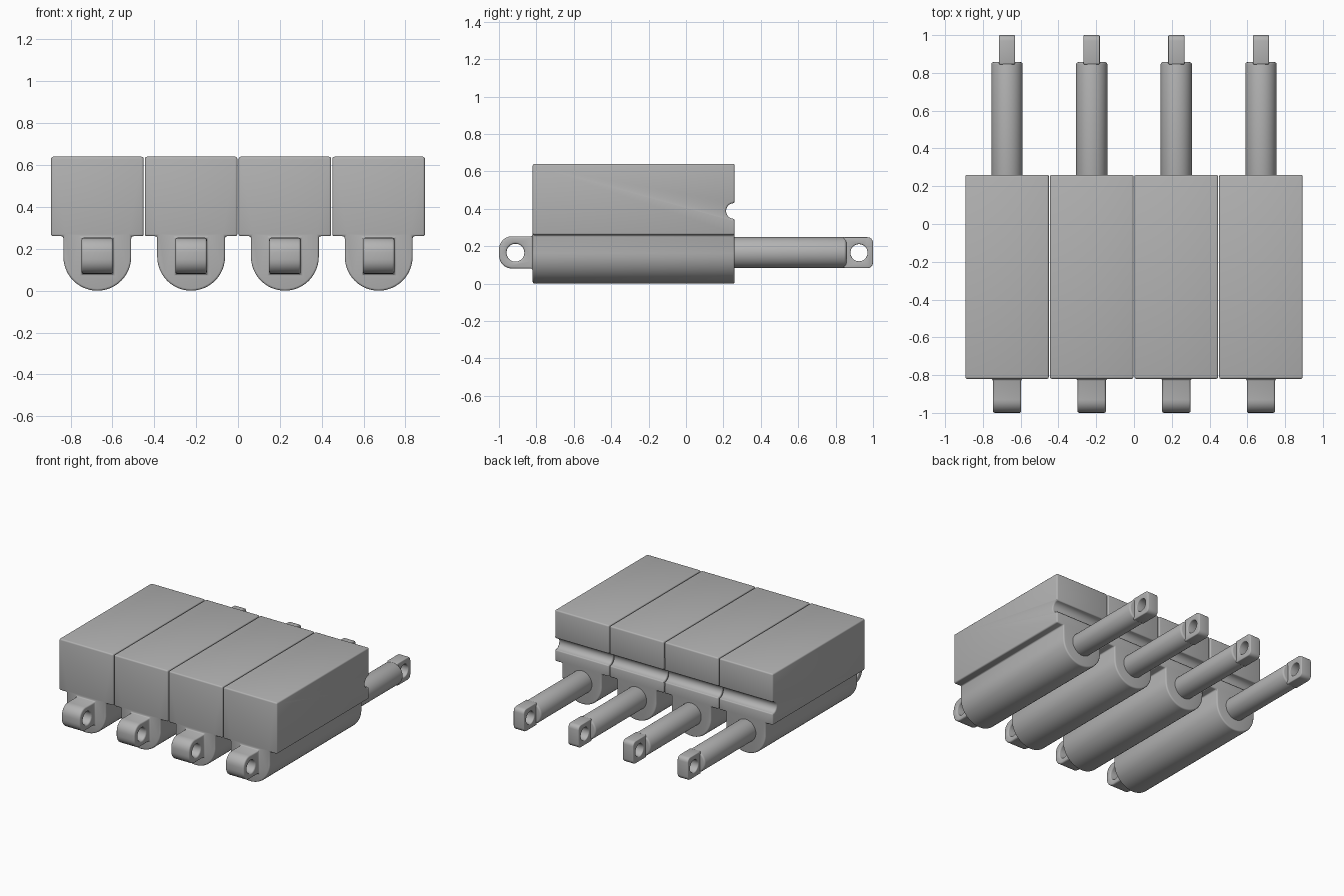
import bpy, bmesh
from math import pi, sin, cos, radians
from mathutils import Vector

if "Cube" in bpy.data.objects:
    bpy.data.objects.remove(bpy.data.objects["Cube"])

grey = bpy.data.materials.new("plain grey")
grey.use_nodes = True
colour = (0.45, 0.45, 0.45, 1)
grey.diffuse_color = colour
grey.node_tree.nodes["Principled BSDF"].inputs["Base Color"].default_value = colour

PITCH = 0.448      # spacing of the four units
FRONT, BACK = -0.82, 0.26
AXIS = 0.165       # height of the rod axis


def arc(u, v, r, a0, a1, n):
    """Points on an arc, angles in degrees."""
    steps = [radians(a0 + (a1 - a0) * i / n) for i in range(n + 1)]
    return [(u + r * cos(a), v + r * sin(a)) for a in steps]


def prism(name, outline, start, end, axis):
    """Extrude an outline along x (outline is y,z) or along y (outline is x,z)."""
    bm = bmesh.new()
    place = (lambda p: (start, *p)) if axis == "x" else (lambda p: (p[0], start, p[1]))
    face = bm.faces.new([bm.verts.new(place(p)) for p in outline])
    side = bmesh.ops.extrude_face_region(bm, geom=[face])["geom"]
    move = Vector((end - start, 0, 0) if axis == "x" else (0, end - start, 0))
    bmesh.ops.translate(bm, vec=move, verts=[g for g in side if isinstance(g, bmesh.types.BMVert)])
    bmesh.ops.recalc_face_normals(bm, faces=bm.faces)
    mesh = bpy.data.meshes.new(name)
    bm.to_mesh(mesh)
    bm.free()
    mesh.materials.append(grey)
    obj = bpy.data.objects.new(name, mesh)
    bpy.context.collection.objects.link(obj)
    return obj


def activate(obj):
    bpy.ops.object.select_all(action="DESELECT")
    obj.select_set(True)
    bpy.context.view_layer.objects.active = obj


def combine(obj, tool, operation):
    """Apply a boolean and discard the tool."""
    mod = obj.modifiers.new("combine", "BOOLEAN")
    mod.object, mod.operation, mod.solver = tool, operation, "EXACT"
    activate(obj)
    bpy.ops.object.modifier_apply(modifier=mod.name)
    bpy.data.objects.remove(tool)


def drill(obj, y, z, r, n):
    """Cut a round hole along x."""
    combine(obj, prism("drill", arc(y, z, r, 0, 360, n)[:-1], -0.5, 0.5, "x"), "DIFFERENCE")


def finish(obj, width):
    """Round the edges and smooth the curved faces."""
    mod = obj.modifiers.new("rounding", "BEVEL")
    mod.width, mod.segments, mod.angle_limit = width, 3, radians(40)
    mod.use_clamp_overlap = False
    activate(obj)
    bpy.ops.object.modifier_apply(modifier=mod.name)
    bpy.ops.object.shade_smooth_by_angle(angle=radians(35))


# Housing: square case above a round-bottomed barrel
half, hull = 0.221, 0.162
outline = [(half, 0.26), (half, 0.64), (-half, 0.64), (-half, 0.26), (-hull, 0.26)]
outline += arc(0, hull, hull, 180, 360, 24) + [(hull, 0.26)]
housing = prism("housing", outline, FRONT, BACK, "y")

# Cable groove across the back
drill(housing, 0.256, 0.388, 0.042, 20)

# Front mounting lug with pin hole
lug_shape = [(FRONT + 0.1, 0.08), (FRONT + 0.1, 0.253)]
lug_shape += arc(-0.93, 0.183, 0.07, 90, 180, 6) + arc(-0.93, 0.15, 0.07, 180, 270, 6)
combine(housing, prism("lug", lug_shape, -0.075, 0.075, "x"), "UNION")
drill(housing, -0.912, AXIS, 0.048, 20)
finish(housing, 0.01)

# Round push rod
rod = prism("push_rod", arc(0, AXIS, 0.083, 0, 360, 40)[:-1], 0.2, 0.857, "y")
finish(rod, 0.012)

# Flat rod end with pin hole
low, high, r = AXIS - 0.083, AXIS + 0.083, 0.03
tab_shape = [(0.845, high), (0.845, low)]
tab_shape += arc(1 - r, low + r, r, -90, 0, 4) + arc(1 - r, high - r, r, 0, 90, 4)
tab = prism("rod_end", tab_shape, -0.043, 0.043, "x")
drill(tab, 0.925, AXIS, 0.046, 20)
finish(tab, 0.006)

# Repeat the unit four times side by side
for part in (housing, rod, tab):
    for i in range(4):
        obj = part if i == 0 else part.copy()
        if i:
            bpy.context.collection.objects.link(obj)
        obj.name = f"{part.name.split('.')[0].rstrip('_1')}_{i + 1}"
        obj.location.x = (i - 1.5) * PITCH
